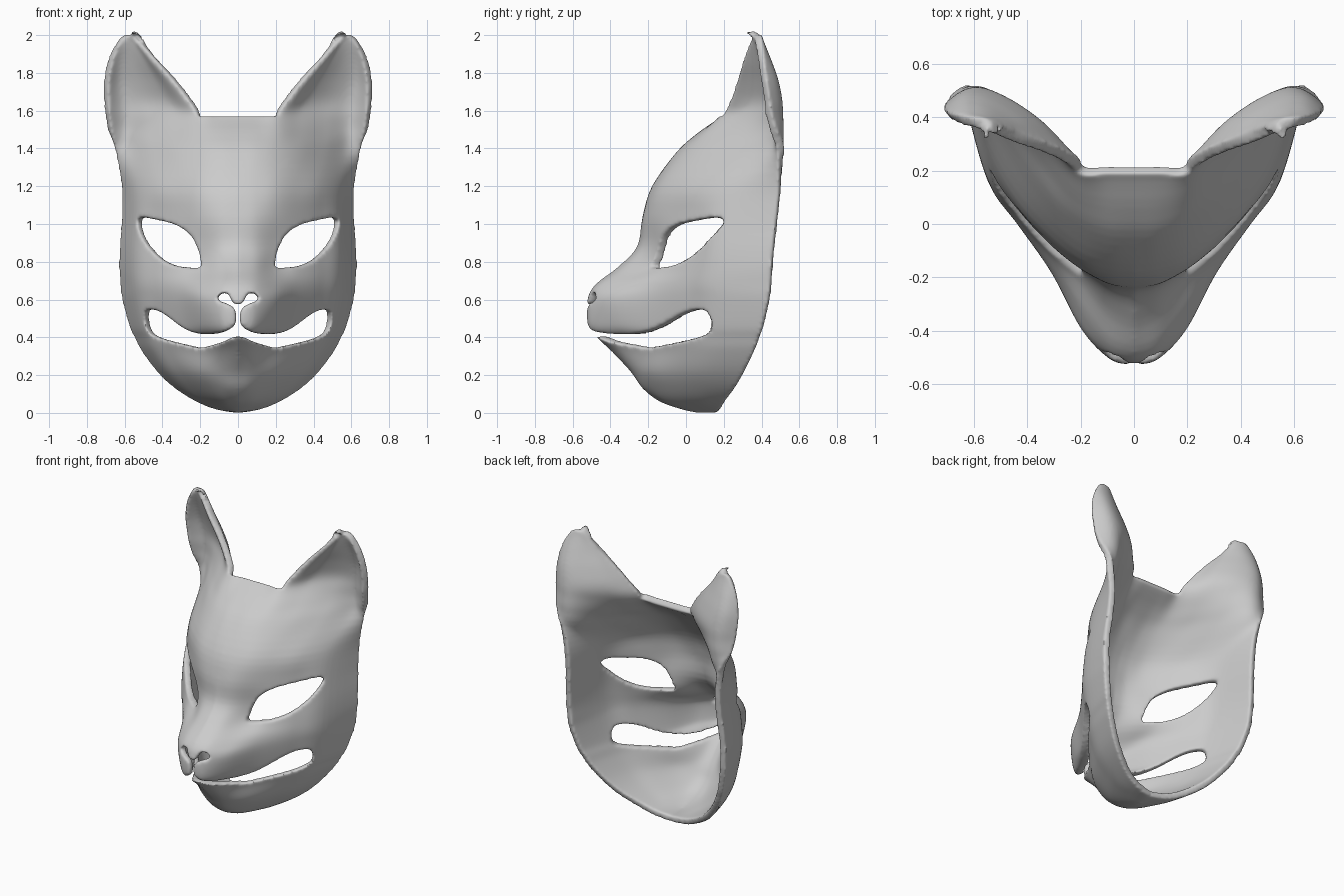
import bpy, bmesh
from mathutils import Vector
from mathutils.bvhtree import BVHTree

if "Cube" in bpy.data.objects:
    bpy.data.objects.remove(bpy.data.objects["Cube"])

# column positions across each half of the face (0 = centre line, 1 = back rim)
F = [0, .15, .32, .5, .7, .87, 1]
# face sections: height, half width, depth y at each column
HEAD = [
    (0, .004, .06, .06, .07, .08, .10, .13, .17),
    (.018, .12, -.02, -.015, 0, .03, .08, .13, .185),
    (.06, .225, -.14, -.13, -.11, -.06, .02, .10, .21),
    (.13, .338, -.23, -.22, -.18, -.11, 0, .11, .26),
    (.22, .433, -.295, -.28, -.23, -.15, -.02, .11, .31),
    (.33, .514, -.40, -.36, -.25, -.14, -.01, .13, .36),
    (.40, .55, -.475, -.44, -.30, -.16, -.01, .14, .385),
    (.46, .578, -.522, -.50, -.37, -.18, 0, .15, .405),
    (.60, .615, -.522, -.50, -.395, -.185, 0, .16, .435),
    (.68, .625, -.48, -.45, -.325, -.165, 0, .155, .445),
    (.77, .631, -.365, -.32, -.19, -.105, .02, .165, .45),
    (.88, .628, -.26, -.235, -.16, -.08, .04, .175, .46),
    (1.04, .617, -.23, -.22, -.17, -.08, .05, .20, .478),
    (1.2, .618, -.18, -.17, -.135, -.05, .08, .26, .492),
    (1.38, .65, -.05, -.045, 0, .10, .27, .43, .485),
    (1.48, .67, .06, .065, .10, .22, .37, .47, .445),
]
# ear sections: height, inner x, outer x, depth y at columns 2..6
EAR = [
    (1.575, .21, .68, .19, .30, .41, .47, .42),
    (1.65, .26, .685, .23, .35, .435, .465, .41),
    (1.75, .335, .685, .265, .36, .425, .445, .395),
    (1.85, .418, .668, .295, .355, .40, .41, .38),
    (1.92, .475, .645, .32, .352, .378, .382, .37),
    (1.965, .515, .622, .34, .353, .363, .366, .362),
    (1.995, .555, .59, .352, .354, .356, .357, .357),
]


def spline(pts, n, closed=False):
    """Catmull-Rom curve through pts, n steps per span."""
    m = len(pts)
    get = (lambda i: pts[i % m]) if closed else (lambda i: pts[min(max(i, 0), m - 1)])
    out = []
    for i in range(m if closed else m - 1):
        a, b, c, d = (get(i + k) for k in (-1, 0, 1, 2))
        for s in range(n):
            t = s / n
            out.append(.5 * (2 * b + (c - a) * t + (2 * a - 5 * b + 4 * c - d) * t ** 2
                             + (3 * b - a - 3 * c + d) * t ** 3))
    if not closed:
        out.append(pts[-1].copy())
    return out


def new_object(name, bm):
    mesh = bpy.data.meshes.new(name)
    bm.to_mesh(mesh)
    ob = bpy.data.objects.new(name, mesh)
    bpy.context.collection.objects.link(ob)
    return ob


# control sections
sections = []
for z, xi, xo, ys in ([(r[0], F[2] * r[1], r[1], r[2:]) for r in HEAD]
                      + [(r[0], r[1], r[2], (r[3], r[3]) + r[3:]) for r in EAR]):
    sections.append([Vector((f / F[2] * xi if f < F[2] else
                             xi + (f - F[2]) / (1 - F[2]) * (xo - xi), y, z))
                     for f, y in zip(F, ys)])

# mask sheet: loft the sections, leaving a gap between the ears
ROW, COL = 4, 6
columns = [spline([s[c] for s in sections], ROW) for c in range(len(F))]
rows = [spline([c[i] for c in columns], COL) for i in range(len(columns[0]))]
crown, ear_col, n = len(HEAD) * ROW, 2 * COL, len(rows[0]) - 1
bm = bmesh.new()
grid = []
for row in rows:
    grid.append([bm.verts.new((p.x * (1 if j >= 0 else -1), p.y, p.z))
                 for j in range(-n, n + 1) for p in [row[abs(j)]]])
for i in range(len(rows) - 1):
    for j in range(2 * n):
        if i >= crown and min(abs(j - n), abs(j + 1 - n)) < ear_col:
            continue
        bm.faces.new((grid[i][j], grid[i][j + 1], grid[i + 1][j + 1], grid[i + 1][j]))
bmesh.ops.delete(bm, geom=[v for v in bm.verts if not v.link_faces], context='VERTS')
bm.normal_update()
surface = BVHTree.FromBMesh(bm)
mask = new_object("fox_mask", bm)
bm.free()
bpy.context.view_layer.objects.active = mask
mask.select_set(True)

# opening outlines (x, z)
EYE = [(.202, .77), (.200, .80), (.213, .86), (.255, .94), (.335, .995), (.43, 1.02),
       (.50, 1.033), (.533, 1.025), (.535, 1.0), (.52, .95), (.477, .88), (.41, .815),
       (.335, .78), (.265, .77)]
MOUTH = [(0, .572), (.025, .582), (.038, .60), (.045, .622), (.065, .635), (.095, .63),
         (.112, .61), (.10, .592), (.07, .582), (.035, .565), (.013, .54), (.010, .50),
         (.014, .47), (.04, .445), (.10, .422), (.19, .417), (.26, .433), (.32, .467),
         (.38, .513), (.43, .54), (.475, .547), (.495, .53), (.495, .48), (.482, .435),
         (.455, .412), (.39, .387), (.30, .365), (.24, .352), (.20, .345), (.14, .36),
         (.08, .378), (.04, .397), (0, .405)]


def apply(mod):
    bpy.ops.object.modifier_apply(modifier=mod.name)


def cut_opening(outline):
    """Cut an outline lying on the face, straight through the shell."""
    bm = bmesh.new()
    outer, inner = [], []
    for p in outline:
        hit = surface.ray_cast(Vector((p.x + .0007, -2, p.y + .0003)), Vector((0, 1, 0)))[0]
        base = Vector((p.x, hit.y, p.y))
        d = Vector((1.2 * p.x, -1, 0)) * .3
        outer.append(bm.verts.new(base + d))
        inner.append(bm.verts.new(base - d))
    caps = [bm.faces.new(outer), bm.faces.new(inner[::-1])]
    for i in range(len(outer)):
        k = (i + 1) % len(outer)
        bm.faces.new((outer[i], inner[i], inner[k], outer[k]))
    bmesh.ops.triangulate(bm, faces=caps)
    bmesh.ops.recalc_face_normals(bm, faces=bm.faces)
    cutter = new_object("opening_cutter", bm)
    bm.free()
    cutter.hide_render = True
    before = len(mask.data.vertices)
    for solver in ('MANIFOLD', 'EXACT'):
        if len(mask.data.vertices) == before:
            mod = mask.modifiers.new("opening", 'BOOLEAN')
            mod.operation, mod.solver, mod.object = 'DIFFERENCE', solver, cutter
            apply(mod)
    bpy.data.objects.remove(cutter)


# shell thickness
shell = mask.modifiers.new("shell", 'SOLIDIFY')
shell.thickness, shell.offset = .045, -1
apply(shell)

# eyes, nostrils with lip slit, and the mouth
half = [Vector(p) for p in MOUTH]
full = half + [Vector((-p.x, p.y)) for p in half[-2:0:-1]]
cut_opening(spline(full, 2, True))
for side in (1, -1):
    cut_opening(spline([Vector((side * x, z)) for x, z in EYE], 3, True))

# soften all rims
remesh = mask.modifiers.new("remesh", 'REMESH')
remesh.mode, remesh.voxel_size, remesh.use_smooth_shade = 'VOXEL', .01, True
apply(remesh)
soft = mask.modifiers.new("soften", 'SMOOTH')
soft.factor, soft.iterations = .5, 9
apply(soft)
bpy.ops.object.shade_smooth()
